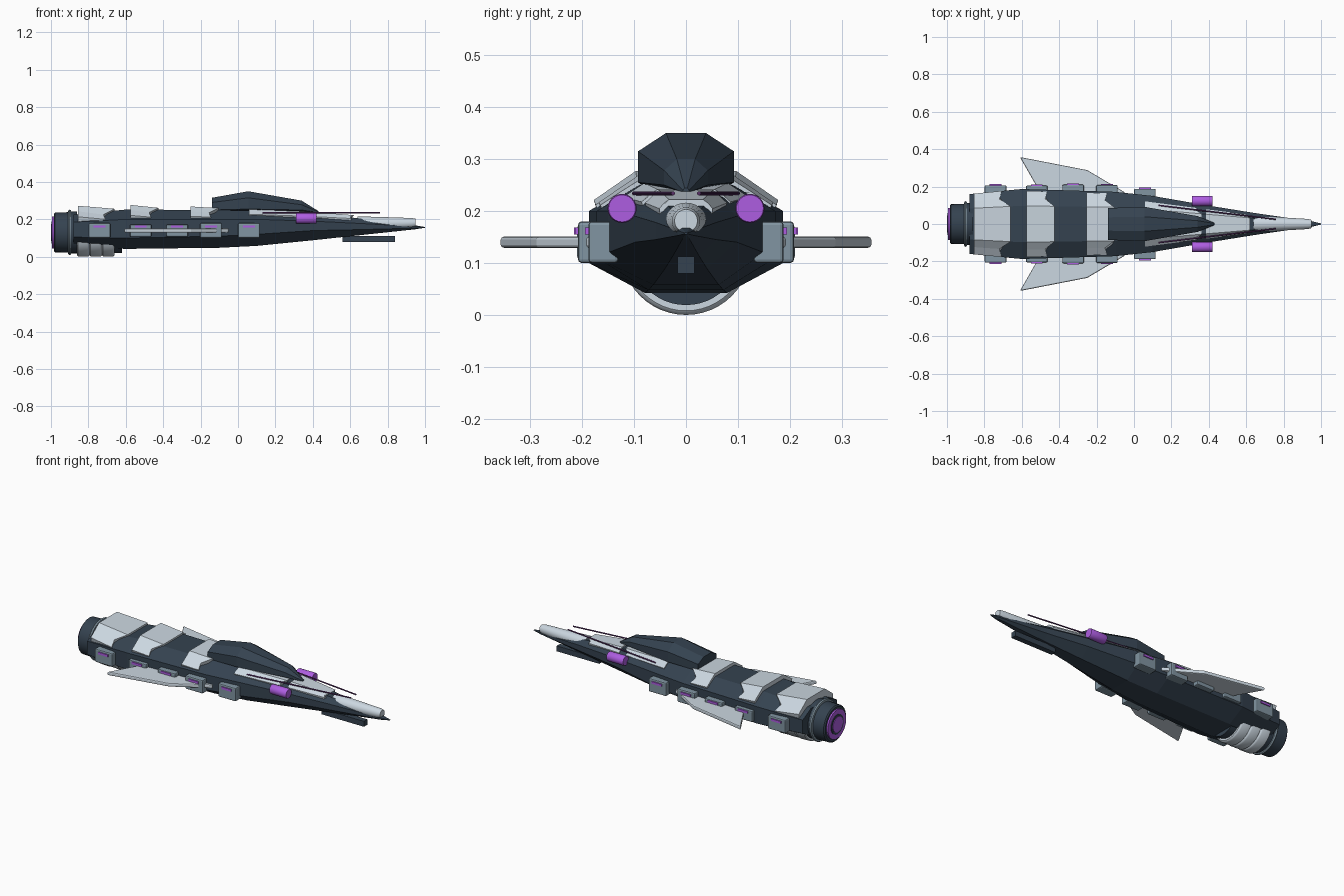
import bpy, bmesh, math
from mathutils import Vector

if "Cube" in bpy.data.objects:
    bpy.data.objects.remove(bpy.data.objects["Cube"])


def material(name, rgb):
    m = bpy.data.materials.new(name)
    m.diffuse_color = (*rgb, 1)
    m.use_nodes = True
    m.node_tree.nodes["Principled BSDF"].inputs["Base Color"].default_value = m.diffuse_color
    return m


DARK = material("dark_armour", (0.035, 0.055, 0.08))
LIGHT = material("light_armour", (0.60, 0.68, 0.75))
GREY = material("grey_metal", (0.22, 0.30, 0.36))
PURPLE = material("purple_glow", (0.42, 0.11, 0.75))
DIM = material("dim_purple", (0.10, 0.03, 0.14))


def loft(name, rings, mat, bevel=0, smooth=False):
    """Skin a list of equal-length closed rings and cap both ends."""
    bm = bmesh.new()
    vs = [[bm.verts.new(p) for p in r] for r in rings]
    n = len(rings[0])
    for a, b in zip(vs, vs[1:]):
        for i in range(n):
            j = (i + 1) % n
            bm.faces.new((a[i], a[j], b[j], b[i]))
    bm.faces.new(vs[0])
    bm.faces.new(vs[-1])
    bmesh.ops.recalc_face_normals(bm, faces=bm.faces)
    me = bpy.data.meshes.new(name)
    bm.to_mesh(me)
    bm.free()
    o = bpy.data.objects.new(name, me)
    bpy.context.collection.objects.link(o)
    me.materials.append(mat)
    if bevel:
        b = o.modifiers.new("bevel", 'BEVEL')
        b.width, b.segments = bevel, 2
    if smooth:
        for s in bpy.context.selected_objects:
            s.select_set(False)
        o.select_set(True)
        bpy.context.view_layer.objects.active = o
        bpy.ops.object.shade_smooth_by_angle(angle=math.radians(35))
    return o


def circle(x, y, z, r, n=32, a0=0, a1=2 * math.pi, closed=True):
    k = n if closed else n - 1
    return [(x, y + r * math.cos(a0 + (a1 - a0) * i / k),
             z + r * math.sin(a0 + (a1 - a0) * i / k)) for i in range(n)]


def turned(name, profile, z, mat, y=0, n=32):
    """Round part along x from (x, radius) pairs."""
    return loft(name, [circle(x, y, z, r, n) for x, r in profile], mat, smooth=True)


def box(name, x0, x1, y0, y1, z0, z1, mat, bevel=0):
    return loft(name, [[(x, y0, z0), (x, y1, z0), (x, y1, z1), (x, y0, z1)]
                       for x in (x0, x1)], mat, bevel)


def mirrored(half):
    return half + [(x, -y, z) for x, y, z in reversed(half)]


# Faceted hull: x, half width, bottom, lower side, upper side, top
HULL = [(-0.88, .16, .055, .105, .185, .225), (-0.6, .187, .042, .10, .20, .252),
        (-0.1, .172, .048, .11, .20, .25), (0.1, .15, .058, .12, .20, .245),
        (0.4, .098, .088, .14, .19, .232), (0.65, .058, .115, .145, .178, .205),
        (0.95, .015, .147, .153, .162, .167), (1.0, .003, .155, .156, .158, .159)]


def hull_at(x):
    for a, b in zip(HULL, HULL[1:]):
        if x <= b[0]:
            t = (x - a[0]) / (b[0] - a[0])
            return [p + (q - p) * t for p, q in zip(a, b)][1:]


loft("hull", [mirrored([(x, .42 * w, b), (x, w, lo), (x, w, up), (x, .52 * w, t)])
              for x, w, b, lo, up, t in HULL], DARK)


# Raised light armour plates wrapping the roof, with notched leading edges
def plate(name, back, front, lift_back, lift_front, reach, notch):
    rings = []
    for end, lift in ((back, lift_back), (front, lift_front)):
        half = []
        for f, set_back in ((reach, .8), (reach * .5, 1), (0, 0)):
            x = end - notch * set_back if end == front else end
            w, b, lo, up, t = hull_at(x)
            y = .52 * w + .48 * w * f
            half.append((x, y, t + (up - t) * f + lift * (1 - .4 * f)))
        top = mirrored(half)
        under = [(x, y * .94, z - lift - .012) for x, y, z in reversed(top)]
        rings.append(top + under)
    loft(name, rings, LIGHT)


plate("rear_roof_plate", -0.855, -0.66, .045, .010, 1.0, .06)
plate("middle_roof_plate", -0.575, -0.425, .025, .010, .9, .05)
plate("front_roof_plate", -0.255, -0.105, .018, .010, .9, .05)
plate("cockpit_deck_plate", 0.06, 0.36, .008, .008, .55, .03)
plate("fore_deck_plate", 0.385, 0.62, .008, .014, .55, .02)

# Canopy: x, half width, underside, lower edge, shoulder, top
CANOPY = [(-.14, .085, .235, .25, .29, .315), (.055, .092, .235, .255, .315, .35),
          (.34, .042, .232, .25, .278, .30), (.43, .006, .232, .236, .24, .244)]
loft("canopy", [mirrored([(x, .2 * w, b), (x, w, lo), (x, w, sh), (x, .42 * w, t)])
                for x, w, b, lo, sh, t in CANOPY], DARK)

# Nose sleeve and chin gun
loft("nose_sleeve", [circle(.64, 0, .172, .044), circle(.93, 0, .180, .027),
                     circle(.95, 0, .181, .022)], LIGHT, smooth=True)
box("chin_gun", .56, .84, -.016, .016, .08, .112, DARK)

# Engine stack at the tail
turned("engine_collar", [(-.905, .104), (-.905, .112), (-.86, .112)], .13, DARK)
turned("engine_ring", [(-.909, .108), (-.907, .118), (-.9, .122), (-.893, .118),
                       (-.891, .108)], .13, GREY)
turned("engine_bell", [(-.985, .098), (-.979, .106), (-.91, .108)], .13, DARK)
turned("engine_glow_ring", [(-.994, .086), (-.975, .086)], .13, PURPLE)
turned("engine_inner_ring", [(-.997, .058), (-.98, .058)], .13, DARK)
turned("engine_core", [(-1.0, .046), (-.98, .046)], .13, PURPLE)


# Half-round belly sleeves
def trough(name, profile, mat):
    loft(name, [circle(x, 0, .125, r, 25, math.pi, 2 * math.pi, False)
                for x, r in profile], mat, smooth=True)


trough("belly_core", [(-.87, .106), (-.62, .106)], DARK)
for i in range(3):
    x = -.86 + i * .067
    trough(f"belly_sleeve_{i}", [(x, .118), (x + .004, .123), (x + .055, .125),
                                 (x + .062, .122), (x + .066, .117)], LIGHT)

for s, side in ((1, "left"), (-1, "right")):
    # Swept wing
    outline = [(-.05, .14), (-.05, .17), (-.25, .288), (-.61, .358), (-.52, .2), (-.52, .14)]
    loft(f"{side}_wing", [[(x, s * y, z) for x, y in outline] for z in (.129, .151)],
         LIGHT, .006)
    # Side pods with glowing slits
    for i, (x, y) in enumerate([(-.74, .207), (-.52, .205), (-.325, .21), (-.145, .208),
                                (.058, .188)]):
        h = .04 if i in (0, 3, 4) else .033
        box(f"{side}_pod_{i}", x - .058, x + .058, s * .13, s * y, .14 - h, .14 + h,
            GREY, .007)
        box(f"{side}_pod_slit_{i}", x - .032, x + .032, s * (y - .01), s * (y + .006),
            .155, .168, PURPLE)
    # Cheek lamps on the fore deck
    turned(f"{side}_lamp", [(.31, .026), (.315, .028), (.415, .028), (.42, .026)],
           .205, PURPLE, y=s * .123, n=24)
    # Thin slanted rods
    loft(f"{side}_rod", [circle(.13, s * .1, .234, .004, 8),
                         circle(.76, s * .025, .234, .004, 8)], DIM)
